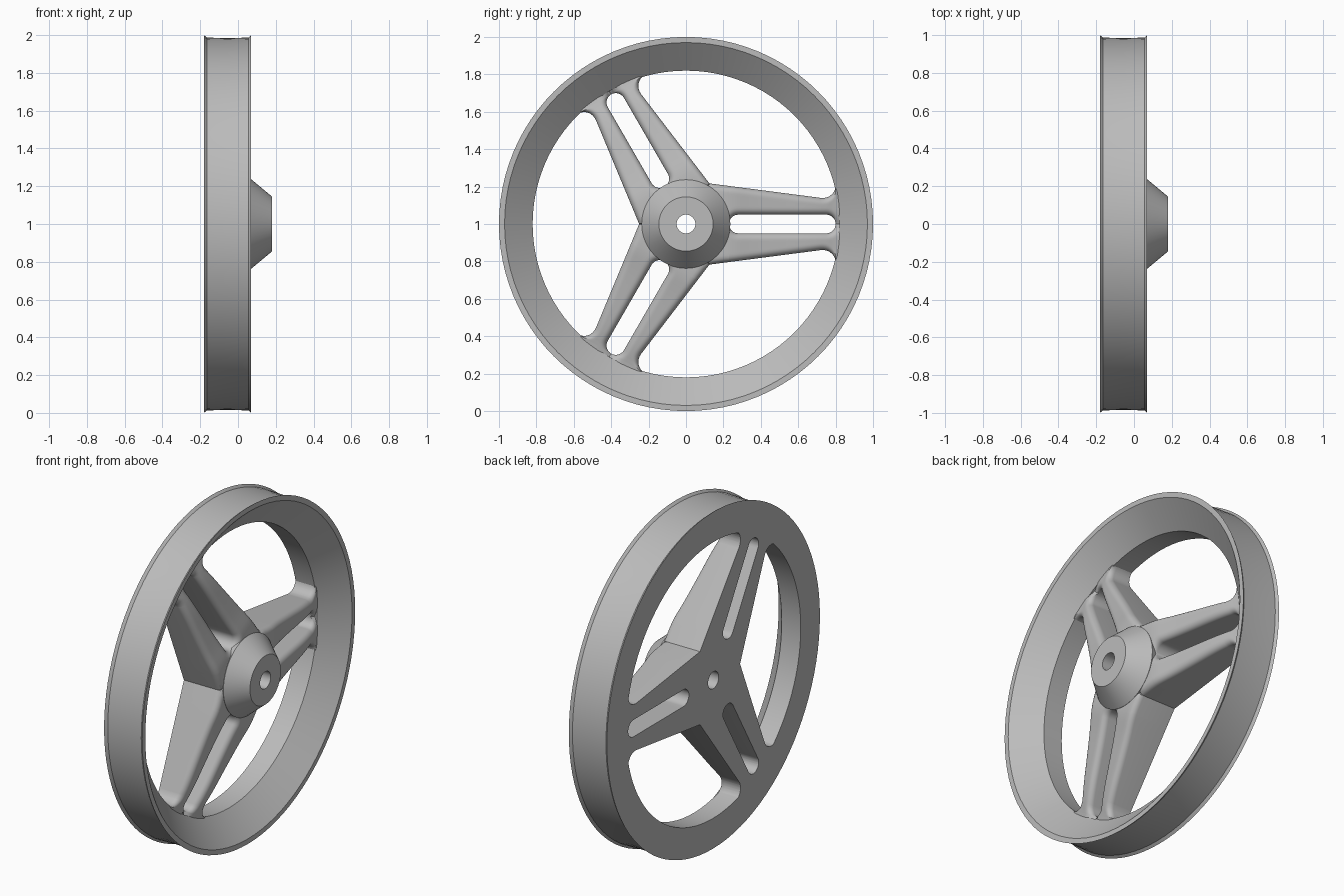
import bpy, bmesh, math
from mathutils import Vector

if "Cube" in bpy.data.objects:
    bpy.data.objects.remove(bpy.data.objects["Cube"])

BACK = -0.18      # flat rear plane of the wheel
FILLET = 0.035    # rounding of the rib edges

metal = bpy.data.materials.new("grey metal")
metal.diffuse_color = (0.5, 0.5, 0.5, 1)
metal.use_nodes = True
metal.node_tree.nodes["Principled BSDF"].inputs["Base Color"].default_value = metal.diffuse_color


def finish(bm, name, angle=35):
    bmesh.ops.remove_doubles(bm, verts=bm.verts, dist=1e-5)
    bmesh.ops.recalc_face_normals(bm, faces=bm.faces)
    me = bpy.data.meshes.new(name)
    bm.to_mesh(me)
    bm.free()
    me.materials.append(metal)
    ob = bpy.data.objects.new(name, me)
    bpy.context.collection.objects.link(ob)
    ob.location.z = 1
    bpy.ops.object.select_all(action='DESELECT')
    bpy.context.view_layer.objects.active = ob
    ob.select_set(True)
    bpy.ops.object.shade_smooth_by_angle(angle=math.radians(angle))
    return ob


def lathe(name, profile, steps=96):
    """Revolve a closed (x, radius) profile about the axle."""
    bm = bmesh.new()
    vs = [bm.verts.new((x, r, 0)) for x, r in profile]
    es = [bm.edges.new((vs[i], vs[(i + 1) % len(vs)])) for i in range(len(vs))]
    bmesh.ops.spin(bm, geom=vs + es, axis=(1, 0, 0), cent=(0, 0, 0),
                   angle=2 * math.pi, steps=steps, use_duplicate=False)
    return finish(bm, name, 25)


# rim: flared lips, conical front, flat back
lathe("rim", [(BACK, 0.82), (BACK, 1.0), (-0.165, 0.987), (-0.055, 0.984),
              (0.055, 0.987), (0.07, 1.0), (0.07, 0.97), (-0.055, 0.82)])

# hub: truncated cone with an axle hole
lathe("hub", [(BACK, 0.05), (BACK, 0.122), (0, 0.122), (0.03, 0.225),
              (0.07, 0.237), (0.18, 0.145), (0.18, 0.05)], 64)


# spoke outline and front surface, as functions of distance along the spoke
def edge_line(y):
    return 0.217 - (y - 0.125) * 0.13


def half_width(y):
    if y < 0.125:
        return y * math.tan(math.pi / 3)
    k = min(max(y - 0.72, 0), 0.08)
    return edge_line(y) + 0.08 - math.sqrt(0.0064 - k * k)


def slot_half(y):
    dy = max(0.28 - y, y - 0.75, 0)
    return math.sqrt(max(0.0025 - dy * dy, 0))


def drop(d):
    d = min(max(d, 0), FILLET)
    return FILLET - math.sqrt(FILLET ** 2 - (FILLET - d) ** 2)


CREST = [(0.0, 0.07), (0.24, 0.068), (0.36, 0.04), (0.5, 0.015),
         (0.64, -0.008), (0.74, -0.03), (0.82, -0.055), (0.9, -0.06)]


def crest(y):
    def lin(v):
        for (a, p), (b, q) in zip(CREST, CREST[1:]):
            if v <= b:
                return p + (q - p) * (v - a) / (b - a)
    return sum(lin(min(max(y + o * 0.02, 0), 0.9)) for o in range(-2, 3)) / 5


def height(y, z):
    to_slot = math.hypot(max(0.28 - y, y - 0.75, 0), z) - 0.05
    to_side = (edge_line(y) if y < 0.125 else half_width(y)) - z
    return crest(y) - drop(to_slot) - drop(to_side)


arc = [0.05 * math.cos(math.pi / 2 * i / 8) for i in range(9)]
stations = {0.06, 0.09, 0.125, 0.16, 0.19, 0.21, 0.84}
stations |= {round(0.28 - a, 5) for a in arc} | {round(0.75 + a, 5) for a in arc}
stations |= {round(0.28 + 0.47 * i / 16, 5) for i in range(17)}
stations |= {round(0.72 + 0.08 * math.sin(math.pi / 2 * i / 8), 5) for i in range(9)}
stations = sorted(stations)
COLS = 18


def build_spoke():
    bm = bmesh.new()
    for side in (1, -1):
        rows = []
        for y in stations:
            s, w = slot_half(y), half_width(y)
            zs = [s + (w - s) * (1 - math.cos(math.pi * i / COLS)) / 2
                  for i in range(COLS + 1)]
            top = [bm.verts.new((height(y, z), y, side * z)) for z in zs]
            low = [bm.verts.new((BACK, y, side * z)) for z in (s, w)]
            rows.append((y, s, top, low))
        for (y0, s0, t0, l0), (y1, s1, t1, l1) in zip(rows, rows[1:]):
            for i in range(COLS):
                bm.faces.new((t0[i], t0[i + 1], t1[i + 1], t1[i]))
            bm.faces.new((l0[0], l0[1], l1[1], l1[0]))
            if y0 >= 0.125:                       # outer wall
                bm.faces.new((t0[-1], l0[1], l1[1], t1[-1]))
            if max(s0, s1) > 1e-6:                # slot wall
                bm.faces.new((t0[0], l0[0], l1[0], t1[0]))
    return finish(bm, "spoke")


# three spokes around the axle
spoke = build_spoke()
for i in (1, 2):
    other = spoke.copy()
    other.name = f"spoke_{i + 1}"
    other.rotation_euler.x = i * 2 * math.pi / 3
    bpy.context.collection.objects.link(other)
